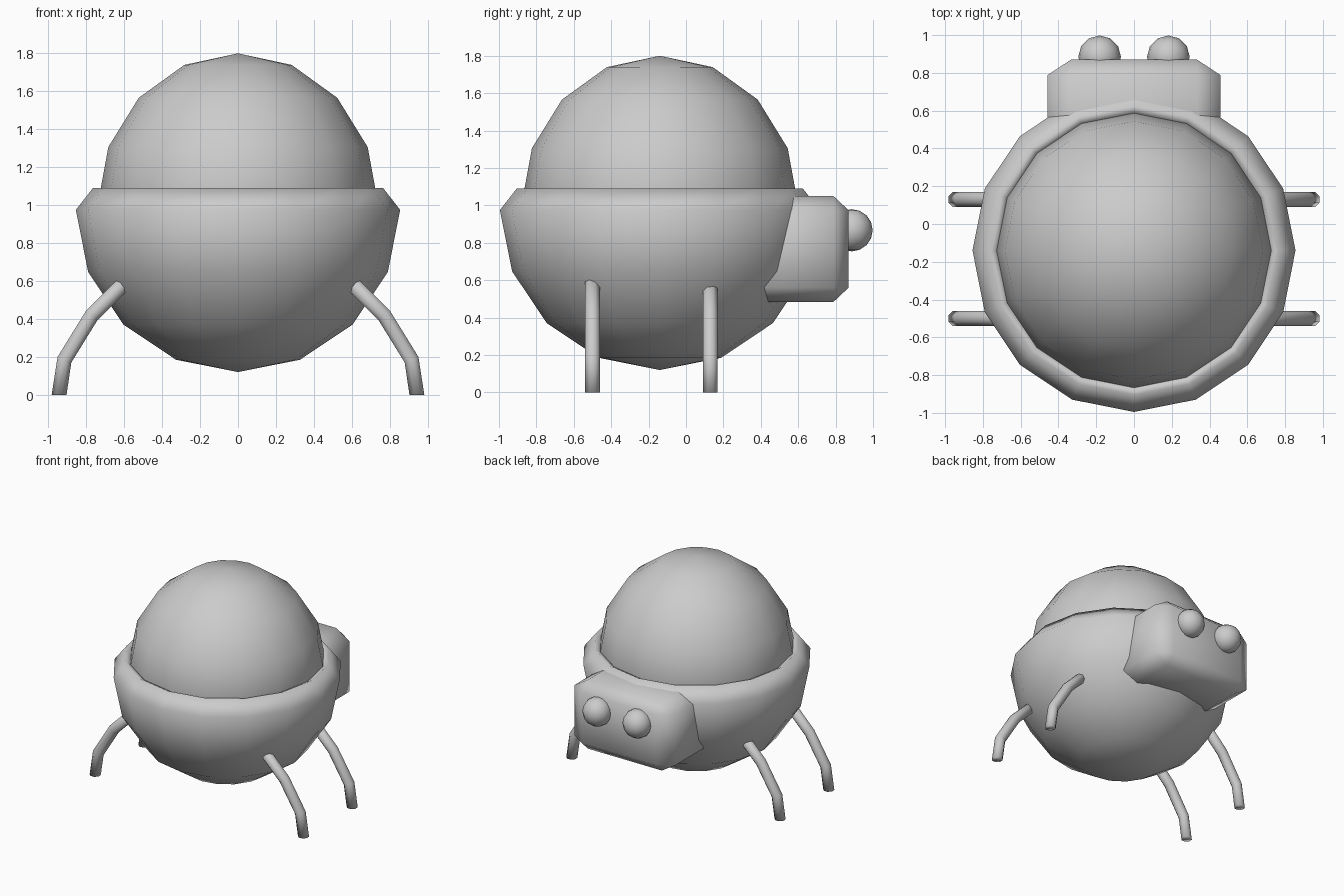
import bpy, bmesh, math
from mathutils import Matrix, Vector

if "Cube" in bpy.data.objects:
    bpy.data.objects.remove(bpy.data.objects["Cube"])


def finish(bm, name):
    bmesh.ops.recalc_face_normals(bm, faces=bm.faces)
    for f in bm.faces:
        f.smooth = True
    mesh = bpy.data.meshes.new(name)
    bm.to_mesh(mesh)
    bm.free()
    ob = bpy.data.objects.new(name, mesh)
    bpy.context.collection.objects.link(ob)
    return ob


def revolve(name, profile, centre_y, sides=16):
    """Spin an (r, z) profile about a vertical axis."""
    bm = bmesh.new()
    verts = [bm.verts.new((r, 0, z)) for r, z in profile]
    edges = [bm.edges.new(p) for p in zip(verts, verts[1:])]
    bmesh.ops.spin(bm, geom=verts + edges, cent=(0, 0, 0), axis=(0, 0, 1),
                   angle=2 * math.pi, steps=sides, use_duplicate=False)
    bmesh.ops.remove_doubles(bm, verts=bm.verts, dist=1e-4)
    bmesh.ops.translate(bm, verts=bm.verts, vec=(0, centre_y, 0))
    return finish(bm, name)


def arc(radius, height, z, start, end, steps):
    angles = [math.radians(start + (end - start) * i / steps) for i in range(steps + 1)]
    return [(abs(radius * math.cos(a)), z + height * math.sin(a)) for a in angles]


def leg(name, side, y, path, r=0.04, sides=8):
    """Sweep a round section along an (x, z) path."""
    bm = bmesh.new()
    rings = []
    for i, (x, z) in enumerate(path):
        a = Vector(path[max(i - 1, 0)])
        b = Vector(path[min(i + 1, len(path) - 1)])
        t = Vector((0, -1)) if i == len(path) - 1 else (b - a).normalized()
        ring = []
        for k in range(sides):
            c = 2 * math.pi * (k + 0.5) / sides
            u = r * 1.06 * math.cos(c)
            ring.append(bm.verts.new((side * (x - t.y * u), y + r * 1.06 * math.sin(c), z + t.x * u)))
        rings.append(ring)
    for p, q in zip(rings, rings[1:]):
        for k in range(sides):
            n = (k + 1) % sides
            bm.faces.new((p[k], p[n], q[n], q[k]))
    bm.faces.new(rings[0])
    bm.faces.new(rings[-1])
    return finish(bm, name)


# round bowl-shaped body with a rolled rim
bowl = arc(0.855, 0.855, 0.975, -90, 0, 4)
revolve("body_bowl", bowl + [(0.765, 1.09), (0.725, 1.07), (0.70, 0.975)], -0.14)

# dome seated in the bowl
revolve("dome", [(0, 0.95), (0.72, 0.95)] + arc(0.74, 0.8, 1.0, 0, 90, 4), -0.14)

# chamfered head block
bm = bmesh.new()
bmesh.ops.create_cube(bm, size=1)
bmesh.ops.bevel(bm, geom=bm.edges[:], offset=0.135, segments=1, affect='EDGES', profile=0.5)
bmesh.ops.transform(bm, verts=bm.verts,
                    matrix=Matrix.Translation((0, 0.57, 0.767)) @ Matrix.Diagonal((0.914, 0.6, 0.565, 1)))
finish(bm, "head")

# eyes and legs on both sides
for side, label in ((-1, "left"), (1, "right")):
    bm = bmesh.new()
    bmesh.ops.create_uvsphere(bm, u_segments=12, v_segments=8, radius=0.113,
                              matrix=Matrix.Translation((side * 0.182, 0.885, 0.867)))
    finish(bm, label + "_eye")
    for y, end in ((-0.5, "front"), (0.13, "back")):
        leg(f"{end}_{label}_leg", side, y,
            [(0.52, 0.67), (0.77, 0.42), (0.915, 0.185), (0.943, 0.0)])
